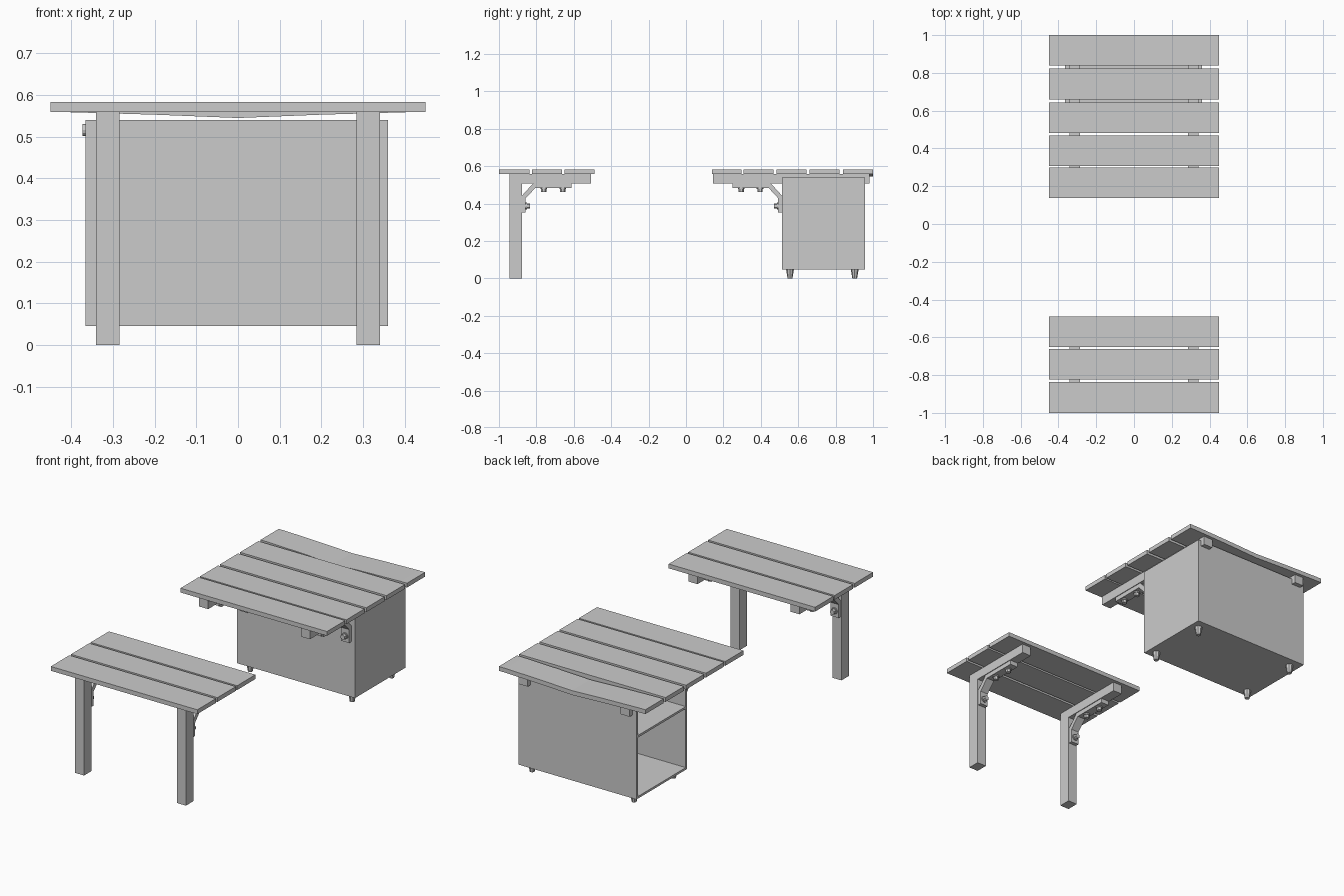
import bpy, bmesh, math
from mathutils import Matrix

if "Cube" in bpy.data.objects:
    bpy.data.objects.remove(bpy.data.objects["Cube"])


def make_object(name, bm):
    bmesh.ops.recalc_face_normals(bm, faces=bm.faces[:])
    mesh = bpy.data.meshes.new(name)
    bm.to_mesh(mesh)
    bm.free()
    ob = bpy.data.objects.new(name, mesh)
    bpy.context.collection.objects.link(ob)
    return ob


def box(name, x0, x1, y0, y1, z0, z1):
    bm = bmesh.new()
    m = Matrix.Translation(((x0 + x1) / 2, (y0 + y1) / 2, (z0 + z1) / 2)) \
        @ Matrix.Diagonal((x1 - x0, y1 - y0, z1 - z0, 1))
    bmesh.ops.create_cube(bm, size=1, matrix=m)
    return make_object(name, bm)


def prism(name, profile, axis, lo, hi):
    """Extrude a closed 2D profile along x (profile is y,z) or y (profile is x,z)."""
    place = (lambda t, a, b: (t, a, b)) if axis == 'x' else (lambda t, a, b: (a, t, b))
    bm = bmesh.new()
    face = bm.faces.new([bm.verts.new(place(lo, a, b)) for a, b in profile])
    ext = bmesh.ops.extrude_face_region(bm, geom=[face])
    verts = [v for v in ext['geom'] if isinstance(v, bmesh.types.BMVert)]
    bmesh.ops.translate(bm, verts=verts, vec=place(hi - lo, 0, 0))
    return make_object(name, bm)


def cone(name, centre, r1, r2, depth, sides, rot=Matrix()):
    bm = bmesh.new()
    bmesh.ops.create_cone(bm, cap_ends=True, segments=sides, radius1=r1, radius2=r2,
                          depth=depth, matrix=Matrix.Translation(centre) @ rot)
    return make_object(name, bm)


def bolt(x, y, z, d, vertical):
    """Washer and hexagonal head, pointing down or along +/-y."""
    rot = Matrix() if vertical else Matrix.Rotation(math.pi / 2, 4, 'X')
    step = (lambda t: (x, y, z - t)) if vertical else (lambda t: (x, y + d * t, z))
    cone("bolt_washer", step(0.003), 0.018, 0.018, 0.006, 12, rot)
    cone("bolt_head", step(0.013), 0.014, 0.014, 0.018, 6, rot)


def bracket(x, face_y, d):
    """Bent strap joining an upright face to the beam; d is the direction away from it."""
    pts = [(0, .353), (.02, .353), (.02, .428), (.072, .484), (.265, .484),
           (.265, .508), (.06, .508), (0, .442)]
    prism("bracket", [(face_y + d * a, b) for a, b in pts], 'x', x - .024, x + .024)
    for off in (.117, .218):
        bolt(x, face_y + d * off, .484, d, True)
    bolt(x, face_y + d * .02, .387, d, False)


# Flat boards of the bench and the table
for y0, y1 in ((-1, -.837), (-.823, -.662), (-.65, -.49)):
    box("bench_slat", -.45, .45, y0, y1, .559, .583)
for y0, y1 in ((.138, .298), (.308, .468), (.483, .643), (.66, .822)):
    box("table_slat", -.45, .45, y0, y1, .559, .583)

# Rear board sags in the middle
sag = [(-.45, 0), (-.41, 0), (-.2, -.006), (0, -.014), (.2, -.006), (.41, 0), (.45, 0)]
prism("sagging_slat", [(x, .583 + s) for x, s in sag]
      + [(x, .559 + s) for x, s in reversed(sag)], 'y', .84, 1)

# Legs, beams and brackets on both sides
for s in (-1, 1):
    cx = s * .313
    x0, x1 = cx - .028, cx + .028
    box("bench_leg", x0, x1, -.944, -.877, 0, .559)
    box("bench_beam", x0, x1, -.877, -.508, .508, .559)
    box("table_beam", x0, x1, .145, .982, .508, .559)
    bracket(cx, -.877, 1)
    bracket(cx, .513, -1)
    # Tapered cabinet feet
    for y in (.556, .902):
        cone("cabinet_foot", (cx, y, .024), .013, .021, .048, 8)

# Cabinet, open on the left, with one shelf
X0, X1, Y0, Y1, Z0, Z1, T = -.366, .36, .513, .957, .046, .54, .012
box("cabinet_front_panel", X0, X1, Y0, Y0 + T, Z0, Z1)
box("cabinet_back_panel", X0, X1, Y1 - T, Y1, Z0, Z1)
box("cabinet_right_panel", X1 - T, X1, Y0 + T, Y1 - T, Z0, Z1)
box("cabinet_floor", X0, X1 - T, Y0 + T, Y1 - T, Z0, Z0 + T)
box("cabinet_top", X0, X1 - T, Y0 + T, Y1 - T, Z1 - T, Z1)
box("cabinet_shelf", X0, X1 - T, Y0 + T, Y1 - T, .385, .397)

# Small catch under the top of the opening
cone("cabinet_catch", (X0 + .003, .735, .516), .014, .014, .02, 12,
     Matrix.Rotation(math.pi / 2, 4, 'Y'))
